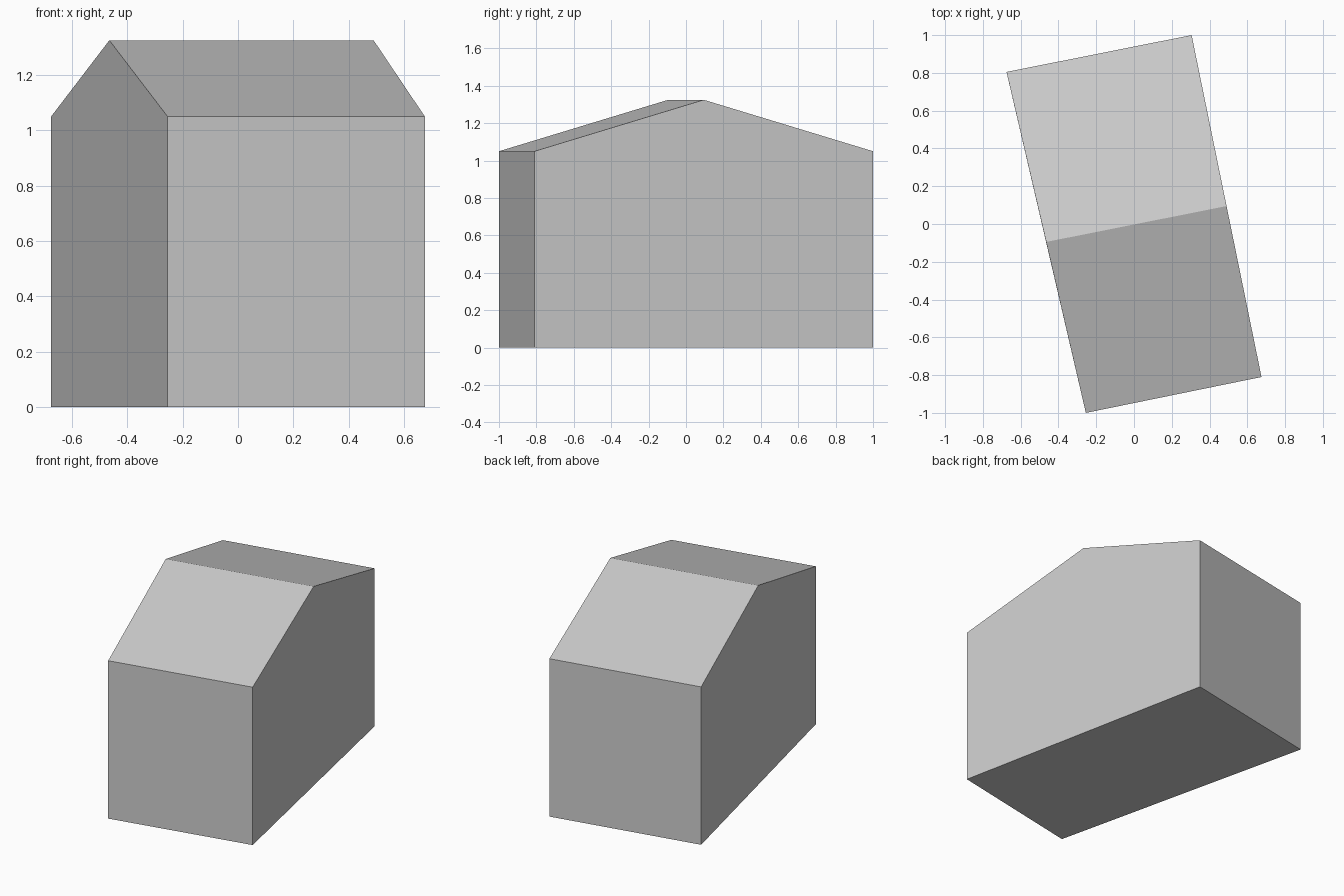
import bpy
import bmesh

cube = bpy.data.objects.get("Cube")
if cube:
    bpy.data.objects.remove(cube, do_unlink=True)

EAVE, RIDGE = 1.05, 1.325

# Single plain grey
grey = bpy.data.materials.new("light_grey")
grey.use_nodes = True
color = (0.6, 0.6, 0.6, 1)
grey.diffuse_color = color
grey.node_tree.nodes["Principled BSDF"].inputs["Base Color"].default_value = color

# Plan of each gable end: front corner, ridge point, back corner
left_plan = [(-0.255, -1.0), (-0.465, -0.095), (-0.675, 0.805)]
right_plan = [(0.675, -0.81), (0.49, 0.095), (0.305, 1.0)]


def gable_loop(bm, plan):
    """Five-sided gable outline standing on the ground."""
    front, middle, back = plan
    points = [(*front, 0), (*front, EAVE), (*middle, RIDGE), (*back, EAVE), (*back, 0)]
    return [bm.verts.new(p) for p in points]


# House body: two gables bridged by walls, roof slopes and floor
bm = bmesh.new()
left = gable_loop(bm, left_plan)
right = gable_loop(bm, right_plan)
bm.faces.new(left)
bm.faces.new(right)
for i in range(len(left)):
    j = (i + 1) % len(left)
    bm.faces.new((left[i], left[j], right[j], right[i]))
bmesh.ops.recalc_face_normals(bm, faces=bm.faces[:])

mesh = bpy.data.meshes.new("gabled_house")
bm.to_mesh(mesh)
bm.free()
mesh.materials.append(grey)
house = bpy.data.objects.new("gabled_house", mesh)
bpy.context.collection.objects.link(house)
